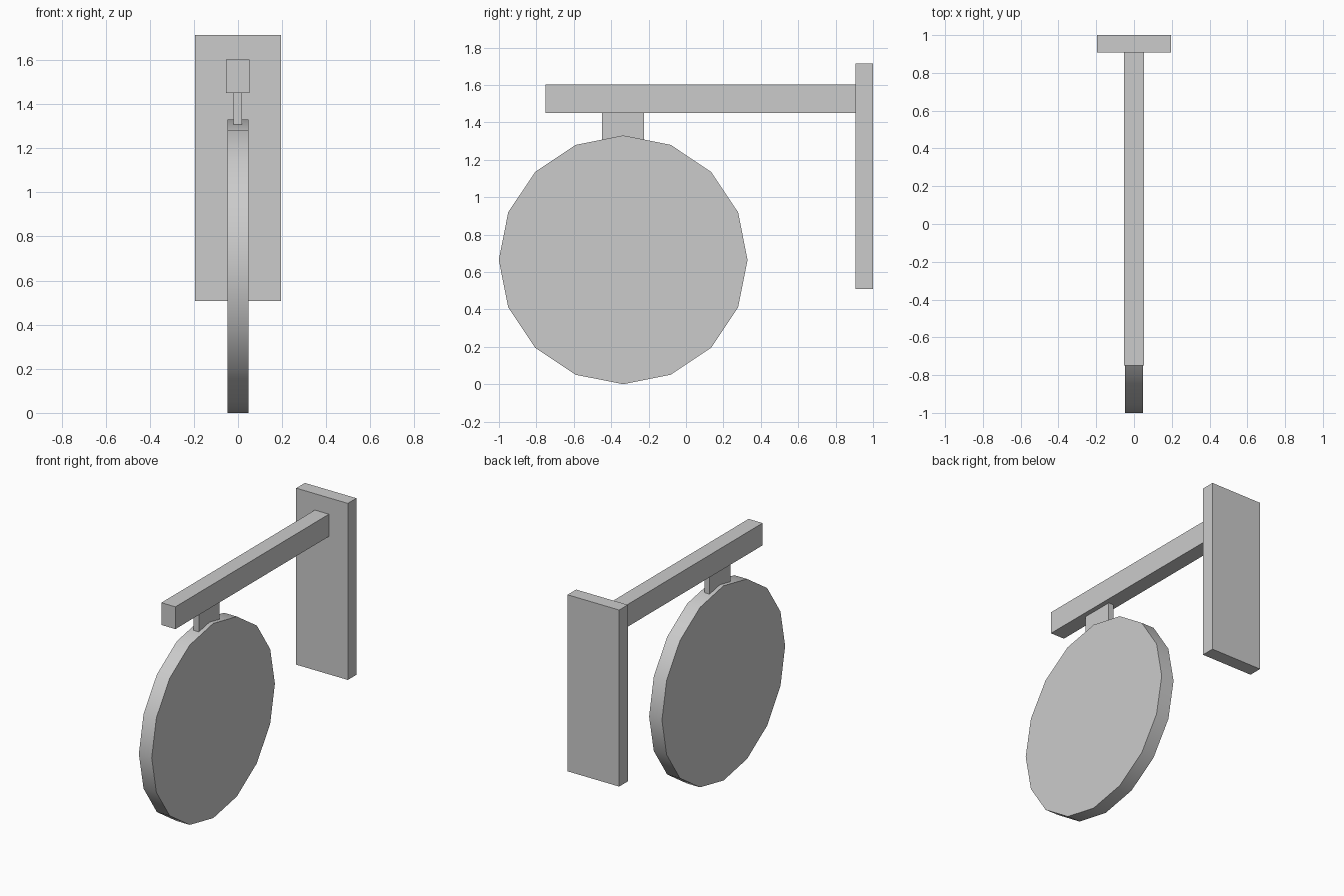
import bpy
from math import radians

if "Cube" in bpy.data.objects:
    bpy.data.objects.remove(bpy.data.objects["Cube"])


def box(name, x, y, z):
    """Box from (min, max) ranges on each axis."""
    bpy.ops.mesh.primitive_cube_add(size=1)
    ob = bpy.context.object
    ob.name = name
    ob.location = [(a + b) / 2 for a, b in (x, y, z)]
    ob.scale = [b - a for a, b in (x, y, z)]
    bpy.ops.object.transform_apply(location=False, rotation=False, scale=True)
    return ob


# Wall plate, horizontal arm and the short hanger below it
box("wall_plate", (-0.195, 0.195), (0.907, 1.0), (0.508, 1.714))
box("arm", (-0.054, 0.052), (-0.75, 0.907), (1.45, 1.602))
box("hanger", (-0.021, 0.019), (-0.45, -0.225), (1.3, 1.45))

# Round sign board: 16 sides, corner at the top, axis along x
bpy.ops.mesh.primitive_cylinder_add(vertices=16, radius=0.665, depth=0.097,
                                    location=(0, -0.336, 0.665),
                                    rotation=(0, radians(90), 0))
board = bpy.context.object
board.name = "sign_board"
bpy.ops.object.transform_apply(location=False, rotation=True, scale=False)
bpy.ops.object.shade_smooth_by_angle(angle=radians(30))
